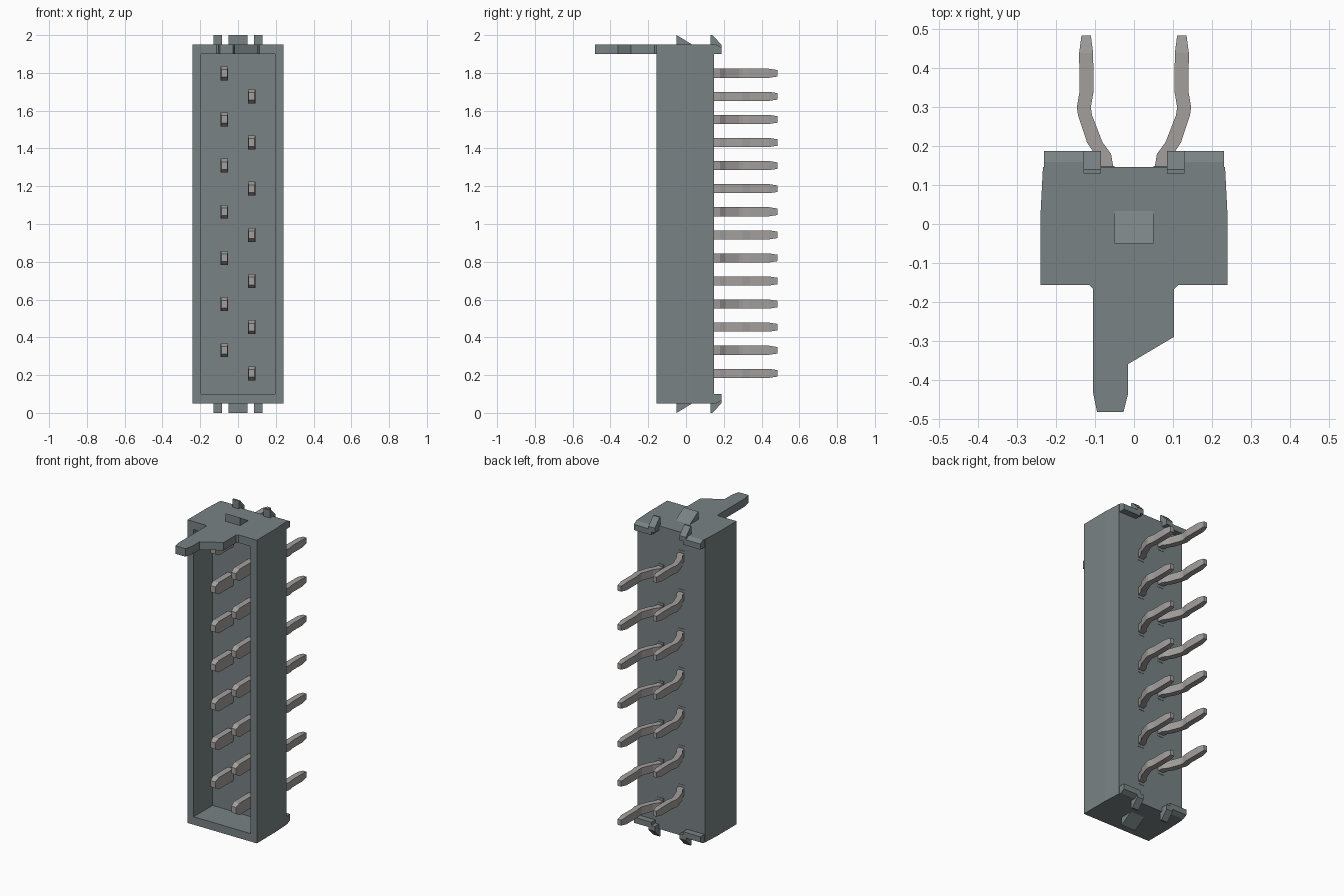
import bpy
import bmesh

if "Cube" in bpy.data.objects:
    bpy.data.objects.remove(bpy.data.objects["Cube"], do_unlink=True)


def material(name, rgb):
    m = bpy.data.materials.new(name)
    m.use_nodes = True
    m.diffuse_color = (*rgb, 1)
    m.node_tree.nodes["Principled BSDF"].inputs["Base Color"].default_value = (*rgb, 1)
    return m


PLASTIC = material("grey plastic", (0.19, 0.225, 0.23))
METAL = material("pin metal", (0.36, 0.345, 0.335))


def loft(name, rings, mat):
    """Join equal-sized rings of points into a closed solid."""
    bm = bmesh.new()
    loops = [[bm.verts.new(p) for p in ring] for ring in rings]
    n = len(loops[0])
    for a, b in zip(loops, loops[1:]):
        for i in range(n):
            j = (i + 1) % n
            bm.faces.new((a[i], a[j], b[j], b[i]))
    bm.faces.new(loops[0])
    bm.faces.new(loops[-1])
    bmesh.ops.recalc_face_normals(bm, faces=bm.faces)
    mesh = bpy.data.meshes.new(name)
    bm.to_mesh(mesh)
    bm.free()
    mesh.materials.append(mat)
    ob = bpy.data.objects.new(name, mesh)
    bpy.context.collection.objects.link(ob)
    return ob


def rect(y, cx, hw, cz, hh):
    """Rectangular ring across the y axis."""
    return [(cx - hw, y, cz - hh), (cx + hw, y, cz - hh),
            (cx + hw, y, cz + hh), (cx - hw, y, cz + hh)]


def side_prism(name, profile, x0, x1):
    """Extrude a (y, z) profile from x0 to x1."""
    return loft(name, [[(x, y, z) for y, z in profile] for x in (x0, x1)], PLASTIC)


# Hollow housing, open at the front and slightly narrowed at the back
loft("housing", [
    rect(0.147, 0, 0.234, 1, 0.95),
    rect(0.03, 0, 0.24, 1, 0.95),
    rect(-0.157, 0, 0.24, 1, 0.95),
    rect(-0.157, 0, 0.197, 1, 0.90),
    rect(0.03, 0, 0.197, 1, 0.90),
], PLASTIC)

# Stepped key tab projecting forward from the top wall
tab = [(-0.115, -0.15), (-0.115, -0.157), (-0.105, -0.167), (-0.105, -0.435),
       (-0.095, -0.483), (-0.027, -0.483), (-0.015, -0.435), (-0.015, -0.36),
       (0.103, -0.29), (0.103, -0.167), (0.113, -0.157), (0.113, -0.15)]
loft("key_tab", [[(x, y, z) for x, y in tab] for z in (1.90, 1.95)], PLASTIC)

# Latches and corner feet on both ends
wedge = [(-0.05, 1.94), (-0.05, 2.0), (0.033, 1.95), (0.033, 1.94)]
clip = [(0.13, 1.92), (0.13, 2.0), (0.14, 2.0), (0.187, 1.95), (0.187, 1.92)]
foot = [(0.14, 1.90), (0.187, 1.90), (0.187, 1.935), (0.16, 1.95), (0.14, 1.95)]
for end in ("top", "bottom"):
    def flip(profile):
        return profile if end == "top" else [(y, 2 - z) for y, z in profile]
    side_prism(end + "_latch", flip(wedge), -0.05, 0.05)
    for s, side in ((1, "left"), (-1, "right")):
        side_prism(f"{end}_{side}_clip", flip(clip), s * 0.085, s * 0.13)
        side_prism(f"{end}_{side}_foot", flip(foot), s * 0.11, s * 0.231)

# Staggered contact pins: y, centre x, half width, half height
STATIONS = [
    (-0.145, 0.072, 0.016, 0.020), (-0.115, 0.072, 0.020, 0.037),
    (0.10, 0.072, 0.020, 0.037), (0.102, 0.072, 0.018, 0.024),
    (0.15, 0.073, 0.019, 0.024), (0.18, 0.080, 0.021, 0.024),
    (0.21, 0.101, 0.020, 0.024), (0.28, 0.126, 0.018, 0.024),
    (0.30, 0.129, 0.018, 0.024), (0.34, 0.122, 0.018, 0.024),
    (0.44, 0.123, 0.018, 0.024), (0.485, 0.123, 0.012, 0.017),
]
for i in range(14):
    s = -1 if i % 2 == 0 else 1
    z = 1.798 - i * 0.1222
    loft(f"pin_{i + 1}", [rect(y, s * x, w, z, h) for y, x, w, h in STATIONS], METAL)
    # Shallow collar around the pin on the back wall
    loft(f"pin_collar_{i + 1}", [rect(y, s * 0.072, 0.022, z, 0.04)
                                 for y in (0.14, 0.149)], PLASTIC)
